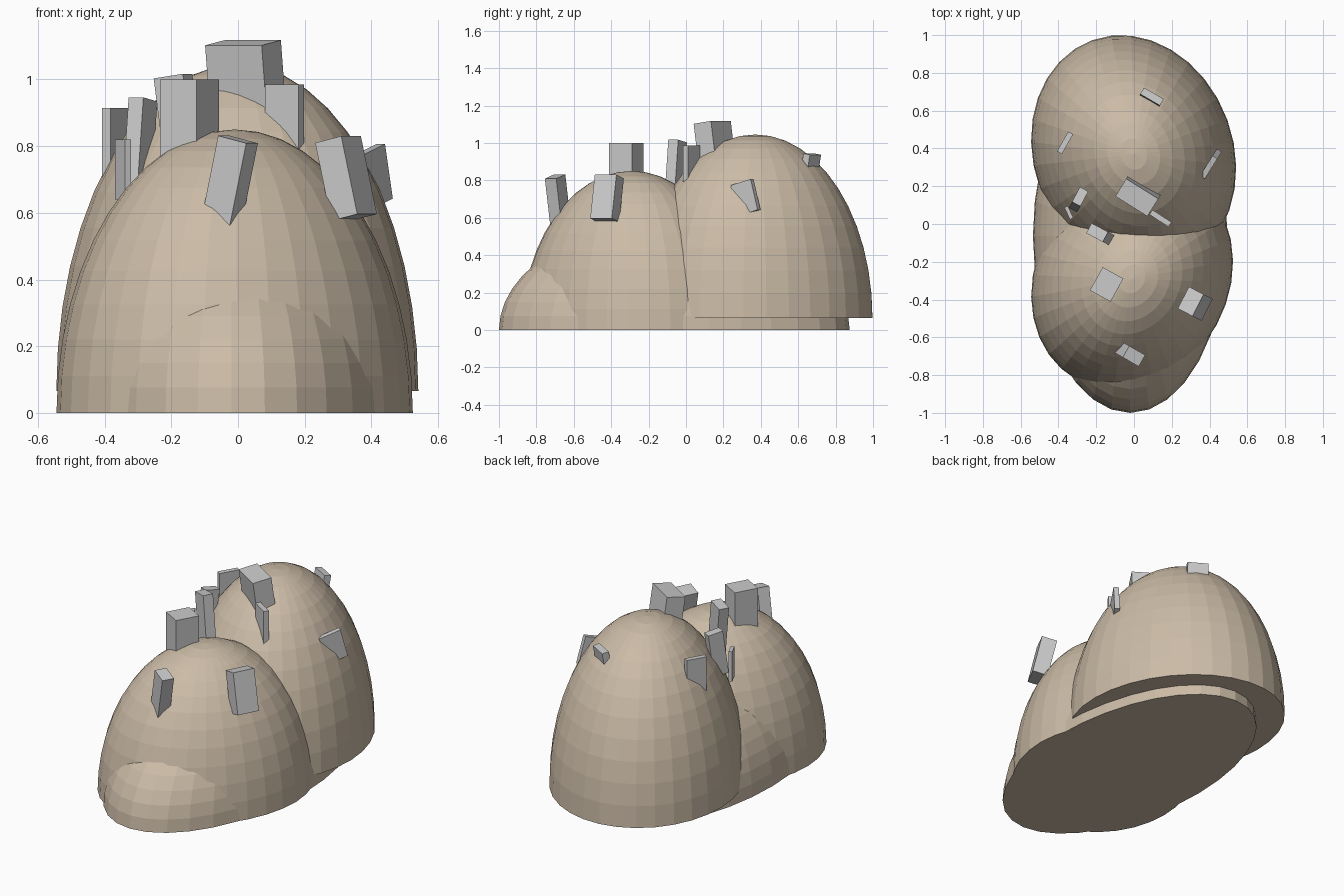
import bpy, bmesh
from math import radians
from mathutils import Matrix, Vector, Euler

if "Cube" in bpy.data.objects:
    bpy.data.objects.remove(bpy.data.objects["Cube"])


def material(name, color):
    m = bpy.data.materials.new(name)
    m.diffuse_color = color
    m.use_nodes = True
    m.node_tree.nodes["Principled BSDF"].inputs["Base Color"].default_value = m.diffuse_color
    return m


earth = material("earth", (0.60, 0.50, 0.385, 1))


def make(name, bm, mat=None):
    bmesh.ops.recalc_face_normals(bm, faces=bm.faces)
    me = bpy.data.meshes.new(name)
    bm.to_mesh(me)
    bm.free()
    ob = bpy.data.objects.new(name, me)
    bpy.context.collection.objects.link(ob)
    if mat:
        me.materials.append(mat)
    return ob


def dome(name, base, radii, yaw):
    """Upper half of a stretched ball with a flat underside."""
    bm = bmesh.new()
    bmesh.ops.create_uvsphere(bm, u_segments=32, v_segments=24, radius=1)
    geom = bm.verts[:] + bm.edges[:] + bm.faces[:]
    bmesh.ops.bisect_plane(bm, geom=geom, dist=1e-4, plane_co=(0, 0, 0),
                           plane_no=(0, 0, -1), clear_outer=True)
    bmesh.ops.holes_fill(bm, edges=[e for e in bm.edges if e.is_boundary])
    bm.transform(Matrix.Translation(base) @ Matrix.Rotation(radians(yaw), 4, 'Z')
                 @ Matrix.Diagonal((*radii, 1)))
    return make(name, bm, earth)


def stone(name, top, size, tilt):
    """Angular block hanging down from the centre of its top face."""
    bm = bmesh.new()
    bmesh.ops.create_cube(bm, size=1)
    bm.transform(Matrix.Translation(top)
                 @ Euler([radians(a) for a in tilt]).to_matrix().to_4x4()
                 @ Matrix.Diagonal((*size, 1))
                 @ Matrix.Translation((0, 0, -0.5)))
    return make(name, bm)


# Overlapping earth mounds
dome("back_mound", (-0.002, 0.37, 0.065), (0.5285, 0.642, 0.98), 20)
dome("front_mound", (-0.01, -0.29, 0), (0.51, 0.61, 0.85), -28.5)
dome("long_base_mound", (-0.02, -0.0625, 0), (0.515, 0.9375, 0.58), 0)

# Stones sticking out of the mounds: top centre, size, tilt x/y/yaw
stones = [
    ((0.015, 0.14, 1.11), (0.20, 0.11, 0.26), (8, 0, -32)),
    ((0.095, 0.675, 0.94), (0.12, 0.04, 0.12), (-10, 0, -30)),
    ((-0.365, 0.43, 0.915), (0.12, 0.03, 0.25), (0, 0, 60)),
    ((-0.285, 0.145, 0.94), (0.09, 0.05, 0.26), (0, 8, 62)),
    ((-0.345, 0.06, 0.82), (0.07, 0.02, 0.18), (0, 0, -65)),
    ((-0.195, -0.045, 1.01), (0.10, 0.06, 0.35), (0, -8, -28)),
    ((-0.145, -0.32, 1.00), (0.125, 0.14, 0.25), (0, 0, -29)),
    ((0.30, -0.41, 0.82), (0.09, 0.13, 0.24), (0, -13, -27)),
    ((0.14, 0.03, 0.985), (0.12, 0.03, 0.25), (0, 0, -33)),
    ((0.395, 0.30, 0.79), (0.13, 0.03, 0.17), (0, -15, 58)),
    ((0.00, -0.70, 0.82), (0.10, 0.07, 0.28), (0, 13, -30)),
]
for i, (top, size, tilt) in enumerate(stones):
    stone(f"stone_{i + 1}", top, size, tilt)
